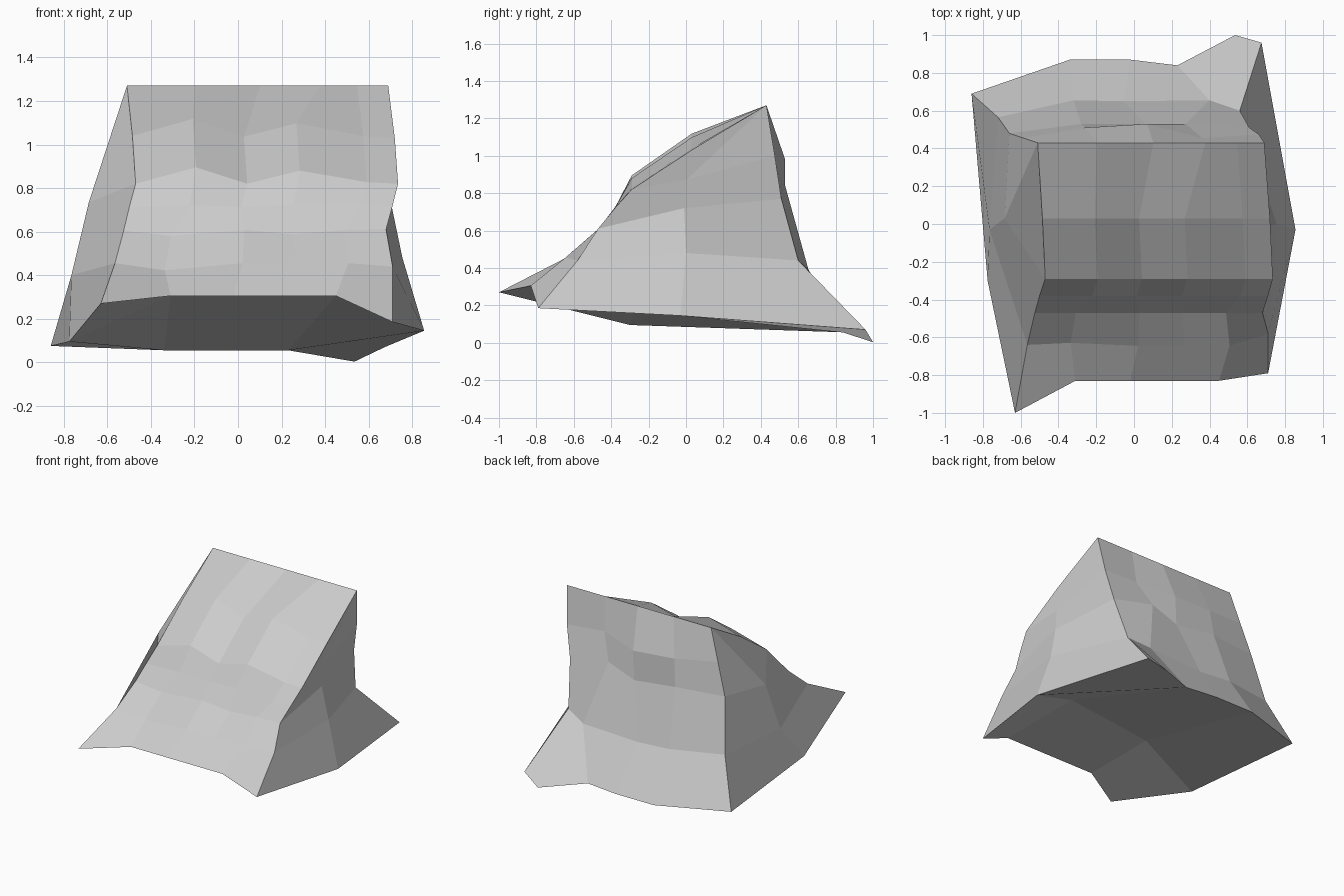
import bpy, bmesh
from mathutils import Vector

if "Cube" in bpy.data.objects:
    bpy.data.objects.remove(bpy.data.objects["Cube"])

bm = bmesh.new()


def pts(*coords):
    return [Vector(c) for c in coords]


def face(points):
    # polygon without repeated corners
    clean = []
    for p in points:
        if all((p - q).length > 1e-5 for q in clean):
            clean.append(p)
    if len(clean) > 2:
        bm.faces.new([bm.verts.new(p) for p in clean])


def strip(a, b, ka=None, kb=None):
    # polygons between two polylines; ka and kb name the matching points
    ka = ka or list(range(len(a)))
    kb = kb or list(range(len(b)))
    for i in range(len(ka) - 1):
        face(a[ka[i]:ka[i + 1] + 1] + b[kb[i]:kb[i + 1] + 1][::-1])


# Corner edges, from the top ridge downwards
front_left = pts((-.51, .43, 1.27), (-.485, .03, 1.04), (-.47, -.29, .82), (-.50, -.38, .71),
                 (-.525, -.47, .605), (-.565, -.64, .455), (-.63, -1, .27))
front_right = pts((.69, .43, 1.27), (.72, .03, 1.03), (.735, -.29, .82), (.71, -.38, .72),
                  (.68, -.47, .61), (.71, -.58, .44), (.71, -.79, .185))
back_left = pts((-.51, .43, 1.27), (-.66, .48, .81), (-.72, .565, .42), (-.86, .69, .075))
back_right = pts((.69, .43, 1.27), (.66, .475, 1.0), (.61, .51, .77), (.56, .6, .44), (.675, .96, .07))

# Sloping front: rows across with gentle ribs
top_cols = [0, .26, .51, .74, .88, 1]
mid_cols = [0, .23, .425, .625, .88, 1]
low_cols = [0, .18, .46, .65, .84, 1]
ribs = [0, 1, 0, .8, .1, 0]
depth = [0, .08, .075, .01, -.025, -.03]
columns = [top_cols, mid_cols, mid_cols, mid_cols, low_cols, low_cols]
rows = []
for l, r, cols, d in zip(front_left, front_right, columns, depth):
    rows.append([l.lerp(r, c) + Vector((0, 0, k * d)) for c, k in zip(cols, ribs)])
# the lowest row runs level before dropping to the right corner
for p in rows[5][2:5]:
    p.y, p.z = -.645, .455
front_foot = pts(front_left[-1], (-.31, -.83, .305), (-.02, -.83, .305),
                 (.22, -.83, .305), (.45, -.83, .305), front_right[-1])
rows.append(front_foot)
for a, b in zip(rows, rows[1:]):
    strip(a, b)

# Back wall
back_foot = pts(back_left[-1], (-.34, .87, .055), (-.02, .87, .055), (.23, .84, .055),
                (.535, 1, .003), back_right[-1])
upper = pts(back_left[1].lerp(back_left[0], .5), (-.26, .51, 1.0), (.07, .53, .98),
            (.36, .455, 1.02), back_right[1])
middle = pts(back_left[1], (-.28, .53, .80), (.06, .53, .76), (.275, .53, .84), back_right[2])
lower = pts(back_left[2], (-.32, .655, .39), (-.055, .65, .37), (.40, .655, .39), back_right[3])
strip(rows[0], upper, ka=[0, 1, 2, 3, 5])
strip(upper, middle)
strip(middle, lower)
strip(lower, back_foot, kb=[0, 1, 2, 3, 5])

# Left and right walls
left_mid = pts(back_left[0], (-.685, .03, .735), (-.765, -.03, .40), (-.775, -.3, .095))
right_mid = pts(back_right[0], (.70, 0, .87), (.705, -.01, .72), (.755, .0, .48), (.855, -.03, .145))
strip(front_left, left_mid, ka=[0, 2, 5, 6])
strip(left_mid, back_left)
strip(front_right, right_mid, ka=[0, 2, 4, 5, 6])
strip(right_mid, back_right)

# Underside: a level front shelf, then a slope down to the back foot
under_mid = pts(left_mid[-1], (-.31, -.24, .305), (.45, -.14, .305), right_mid[-1])
strip(front_foot, under_mid, ka=[0, 1, 4, 5])
strip(under_mid, back_foot, kb=[0, 1, 3, 5])

bmesh.ops.remove_doubles(bm, verts=bm.verts, dist=.001)
bmesh.ops.recalc_face_normals(bm, faces=bm.faces)
mesh = bpy.data.meshes.new("rock_ledge")
bm.to_mesh(mesh)
bm.free()
bpy.context.collection.objects.link(bpy.data.objects.new("rock_ledge", mesh))
